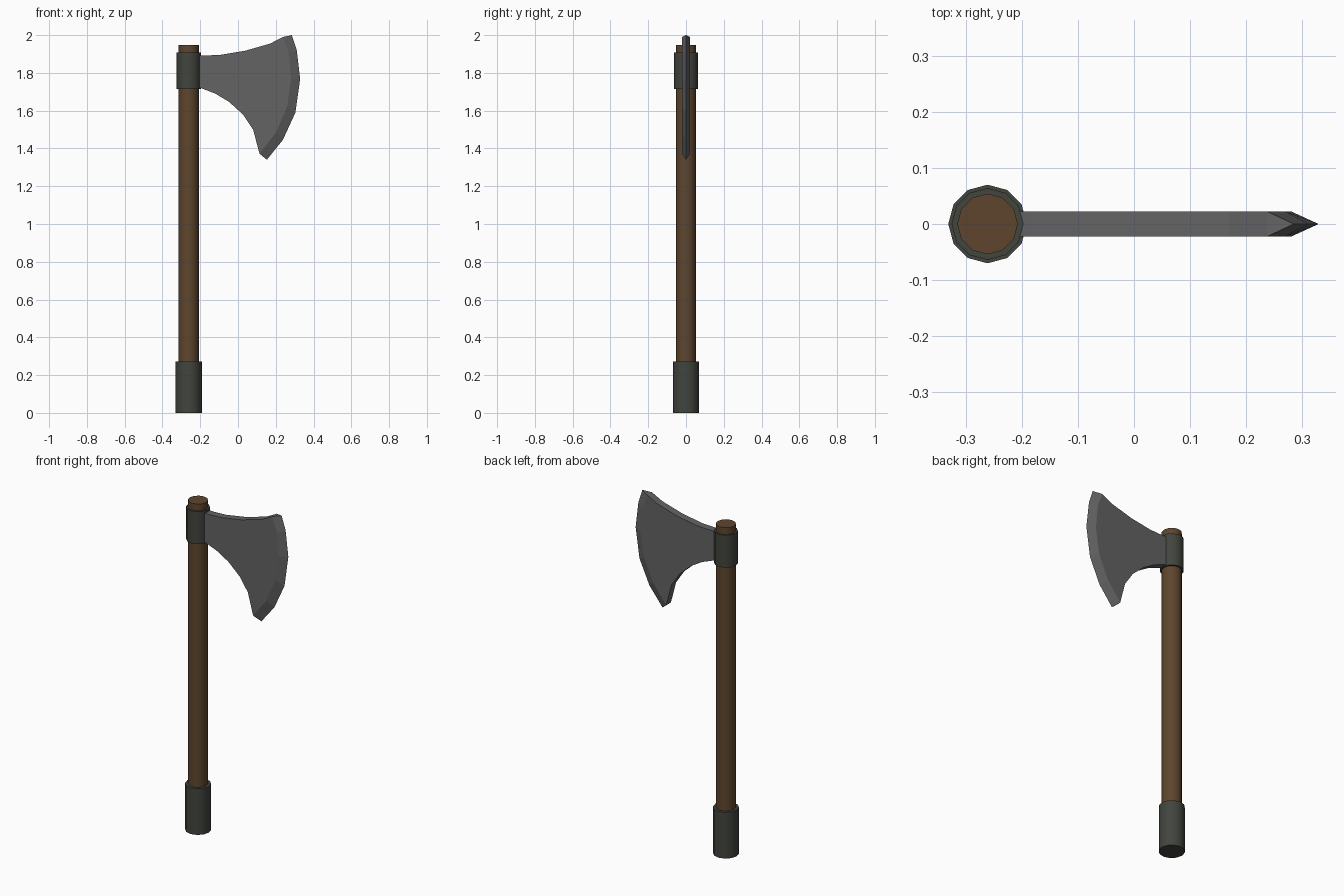
import bpy, bmesh, math

if "Cube" in bpy.data.objects:
    bpy.data.objects.remove(bpy.data.objects["Cube"])

AXIS_X = -0.261   # handle axis


def material(name, rgb):
    m = bpy.data.materials.new(name)
    m.diffuse_color = (*rgb, 1.0)
    m.use_nodes = True
    m.node_tree.nodes["Principled BSDF"].inputs["Base Color"].default_value = m.diffuse_color
    return m


wood = material("brown wood", (0.112, 0.060, 0.027))
dark = material("dark iron", (0.054, 0.058, 0.048))
steel = material("grey steel", (0.125, 0.125, 0.127))


def rod(name, radius, z0, z1, mat):
    bpy.ops.mesh.primitive_cylinder_add(
        vertices=12, radius=radius, depth=z1 - z0,
        location=(AXIS_X, 0, (z0 + z1) / 2))
    ob = bpy.context.object
    ob.name = name
    ob.data.materials.append(mat)
    bpy.ops.object.shade_smooth_by_angle(angle=math.radians(35))
    return ob


# Handle, foot cap and collar
rod("handle", 0.054, 0.02, 1.947, wood)
rod("foot_cap", 0.070, 0.0, 0.273, dark)
rod("head_collar", 0.064, 1.715, 1.907, dark)

# Axe blade: flat cheeks plus a ground cutting edge
HALF = 0.022
top = [(-0.23, 1.893), (-0.18, 1.892), (-0.095, 1.895), (0.037, 1.917), (0.17, 1.955)]
bevel = [(0.238, 1.99), (0.27, 1.90), (0.281, 1.765), (0.26, 1.62),
         (0.20, 1.483), (0.114, 1.372)]
bottom = [(0.08, 1.50), (0.026, 1.58), (-0.048, 1.647), (-0.12, 1.69),
          (-0.20, 1.721), (-0.23, 1.73)]
edge = [(0.285, 2.0), (0.311, 1.92), (0.329, 1.768), (0.304, 1.59),
        (0.238, 1.446), (0.153, 1.34)]

bm = bmesh.new()
cheek = top + bevel + bottom
sides = [[bm.verts.new((x, y, z)) for x, z in cheek] for y in (-HALF, HALF)]
tip = [bm.verts.new((x, 0, z)) for x, z in edge]
first, last = len(top), len(top) + len(bevel) - 1
n = len(cheek)
for s in sides:
    bm.faces.new(s)
    for i in range(len(tip) - 1):           # ground faces
        bm.faces.new((s[first + i], s[first + i + 1], tip[i + 1], tip[i]))
a, b = sides
for i in range(n):                          # rim around the cheeks
    if not first <= i < last:
        j = (i + 1) % n
        bm.faces.new((a[i], a[j], b[j], b[i]))
for i, t in ((first, tip[0]), (last, tip[-1])):   # end corners
    bm.faces.new((a[i], b[i], t))
bmesh.ops.triangulate(bm, faces=[f for f in bm.faces if len(f.verts) > 4])
bmesh.ops.recalc_face_normals(bm, faces=bm.faces)
mesh = bpy.data.meshes.new("axe_blade")
bm.to_mesh(mesh)
bm.free()
mesh.materials.append(steel)
bpy.context.collection.objects.link(bpy.data.objects.new("axe_blade", mesh))
